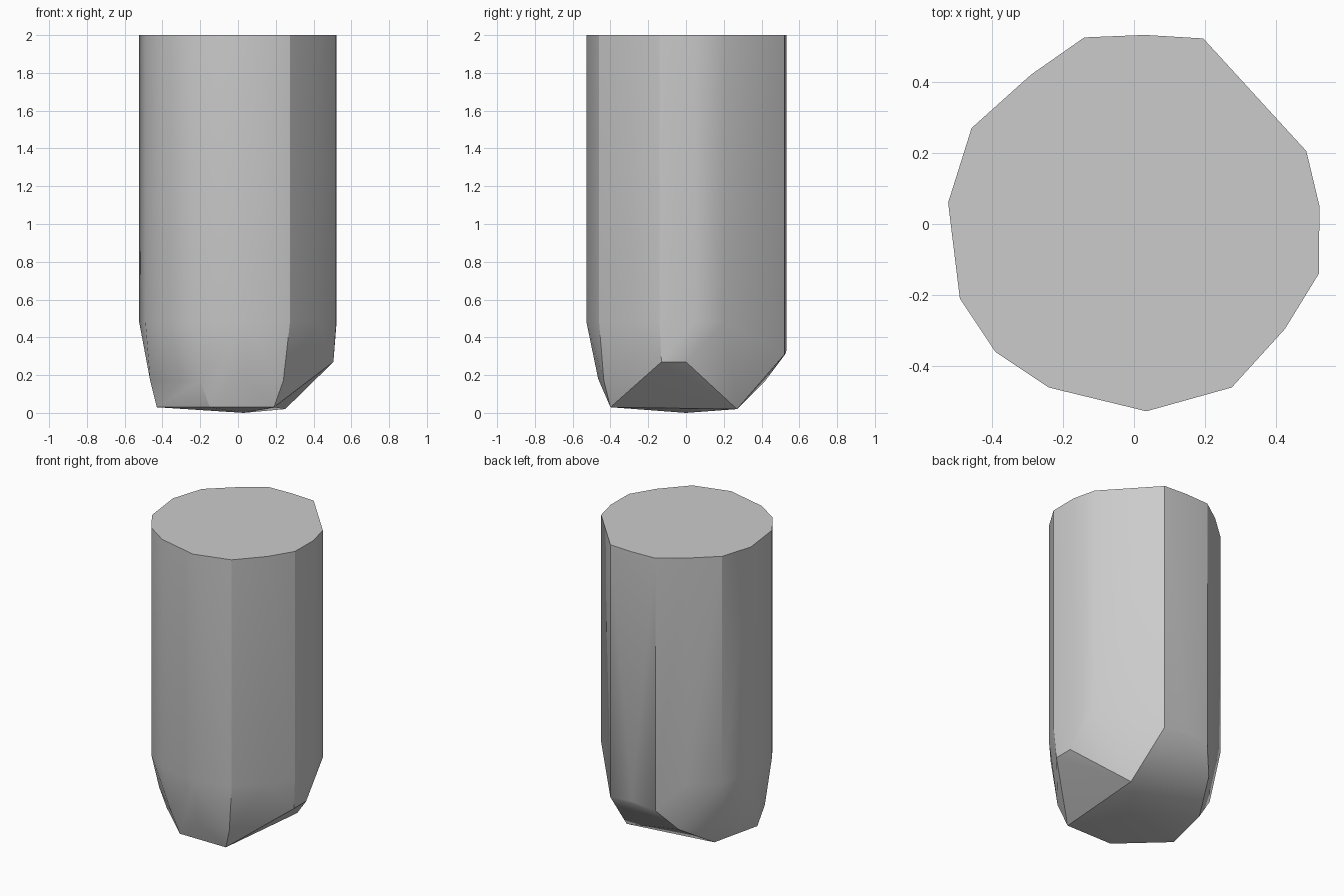
import bpy
import bmesh
import math

cube = bpy.data.objects.get("Cube")
if cube:
    bpy.data.objects.remove(cube, do_unlink=True)

# One plain grey stone colour
grey = bpy.data.materials.new("stone_grey")
grey.use_nodes = True
colour = (0.6, 0.6, 0.6, 1)
grey.diffuse_color = colour
grey.node_tree.nodes["Principled BSDF"].inputs["Base Color"].default_value = colour

# Outline of the column, with the height at which each corner starts to taper
HEIGHT = 2.0
TAPER = 0.48
outline = [
    (0.52, -0.14, TAPER), (0.522, 0.05, TAPER), (0.485, 0.205, TAPER),
    (0.195, 0.522, 0.31), (0.03, 0.532, 0.33), (-0.14, 0.525, 0.31),
    (-0.29, 0.42, TAPER), (-0.457, 0.27, TAPER), (-0.523, 0.06, TAPER),
    (-0.49, -0.21, TAPER), (-0.39, -0.36, TAPER), (-0.24, -0.46, TAPER),
    (0.035, -0.527, TAPER), (0.275, -0.46, TAPER), (0.425, -0.295, TAPER),
]

# Corners of the chipped lower facets
facets = [
    (0.505, -0.13, 0.27), (0.505, 0.0, 0.27), (-0.24, 0.42, 0.17),
    (0.24, -0.435, 0.17), (0.03, -0.465, 0.18), (-0.2, -0.42, 0.17),
    (-0.465, -0.17, 0.17), (-0.44, 0.19, 0.17),
]

# Shallow five-sided foot
foot = [
    (0.25, 0.27, 0.02), (-0.35, 0.2, 0.03), (-0.43, -0.14, 0.03),
    (-0.15, -0.4, 0.03), (0.19, -0.4, 0.03), (0.03, 0.0, 0.0),
]

# Wrap the corners in one convex stone
bm = bmesh.new()
for x, y, z in outline:
    bm.verts.new((x, y, z))
    bm.verts.new((x, y, HEIGHT))
for corner in facets + foot:
    bm.verts.new(corner)
hull = bmesh.ops.convex_hull(bm, input=bm.verts[:])
loose = [v for v in bm.verts if not v.link_faces]
bmesh.ops.delete(bm, geom=loose, context="VERTS")
bmesh.ops.dissolve_limit(bm, angle_limit=math.radians(0.5),
                         verts=bm.verts[:], edges=bm.edges[:])
bmesh.ops.recalc_face_normals(bm, faces=bm.faces[:])

mesh = bpy.data.meshes.new("stone_column")
bm.to_mesh(mesh)
bm.free()
mesh.materials.append(grey)
column = bpy.data.objects.new("stone_column", mesh)
bpy.context.collection.objects.link(column)

# Soft walls, crisp breaks
bpy.context.view_layer.objects.active = column
column.select_set(True)
bpy.ops.object.shade_smooth_by_angle(angle=math.radians(30))
